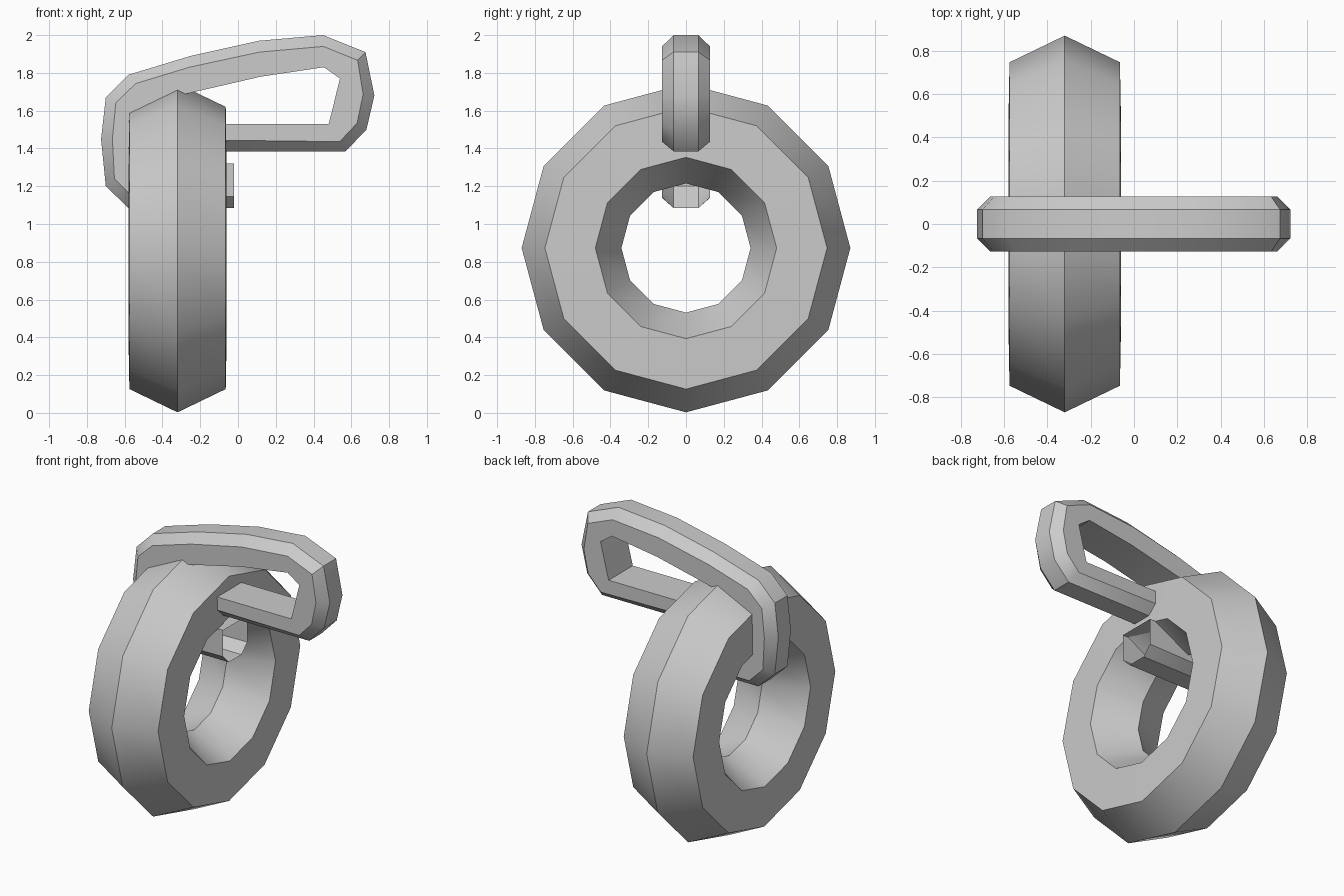
import bpy, bmesh, math
from mathutils import Vector

if "Cube" in bpy.data.objects:
    bpy.data.objects.remove(bpy.data.objects["Cube"])


def loft(name, loops, close_path, angle):
    """Skin a list of equal-length closed cross-sections."""
    bm = bmesh.new()
    rows = [[bm.verts.new(p) for p in loop] for loop in loops]
    n = len(rows)
    m = len(rows[0])
    for i in range(n if close_path else n - 1):
        a, b = rows[i], rows[(i + 1) % n]
        for j in range(m):
            k = (j + 1) % m
            bm.faces.new((a[j], a[k], b[k], b[j]))
    bmesh.ops.recalc_face_normals(bm, faces=bm.faces)
    mesh = bpy.data.meshes.new(name)
    bm.to_mesh(mesh)
    bm.free()
    ob = bpy.data.objects.new(name, mesh)
    bpy.context.collection.objects.link(ob)
    bpy.ops.object.select_all(action='DESELECT')
    ob.select_set(True)
    bpy.context.view_layer.objects.active = ob
    bpy.ops.object.shade_smooth_by_angle(angle=math.radians(angle))
    return ob


# Thick twelve-sided ring with a hexagonal section, axis along x
ring_x, ring_z = -0.32, 0.873
section = [(0, 0.87), (0.255, 0.747), (0.26, 0.48),
           (0, 0.342), (-0.26, 0.48), (-0.255, 0.747)]
loops = []
for i in range(12):
    a = math.radians(30 * i)
    loops.append([(ring_x + x, r * math.cos(a), ring_z + r * math.sin(a))
                  for x, r in section])
loft("large_ring", loops, True, 31)

# Open clip: outer and inner outline points (x, z), from bar end to lower arm end
outer = [(-0.2, 1.385), (0.57, 1.385), (0.68, 1.5), (0.722, 1.68),
         (0.675, 1.91), (0.45, 2.0), (0.11, 1.97), (-0.25, 1.89),
         (-0.58, 1.79), (-0.70, 1.67), (-0.725, 1.45), (-0.70, 1.2),
         (-0.58, 1.085), (-0.02, 1.085)]
inner = [(-0.2, 1.53), (0.48, 1.53), (0.503, 1.62), (0.522, 1.7),
         (0.54, 1.77), (0.455, 1.83), (0.12, 1.78), (-0.27, 1.69),
         (-0.45, 1.63), (-0.51, 1.57), (-0.53, 1.45), (-0.51, 1.36),
         (-0.46, 1.32), (-0.02, 1.32)]
loops = []
for o, i in zip(outer, inner):
    o, i = Vector(o), Vector(i)
    c = o + (i - o).normalized() * 0.06
    half = [(0.066, o), (0.127, c), (0.127, i)]
    loop = [(p.x, y, p.y) for y, p in half]
    loop += [(p.x, -y, p.y) for y, p in reversed(half)]
    loops.append(loop)
loft("open_clip", loops, False, 35)
